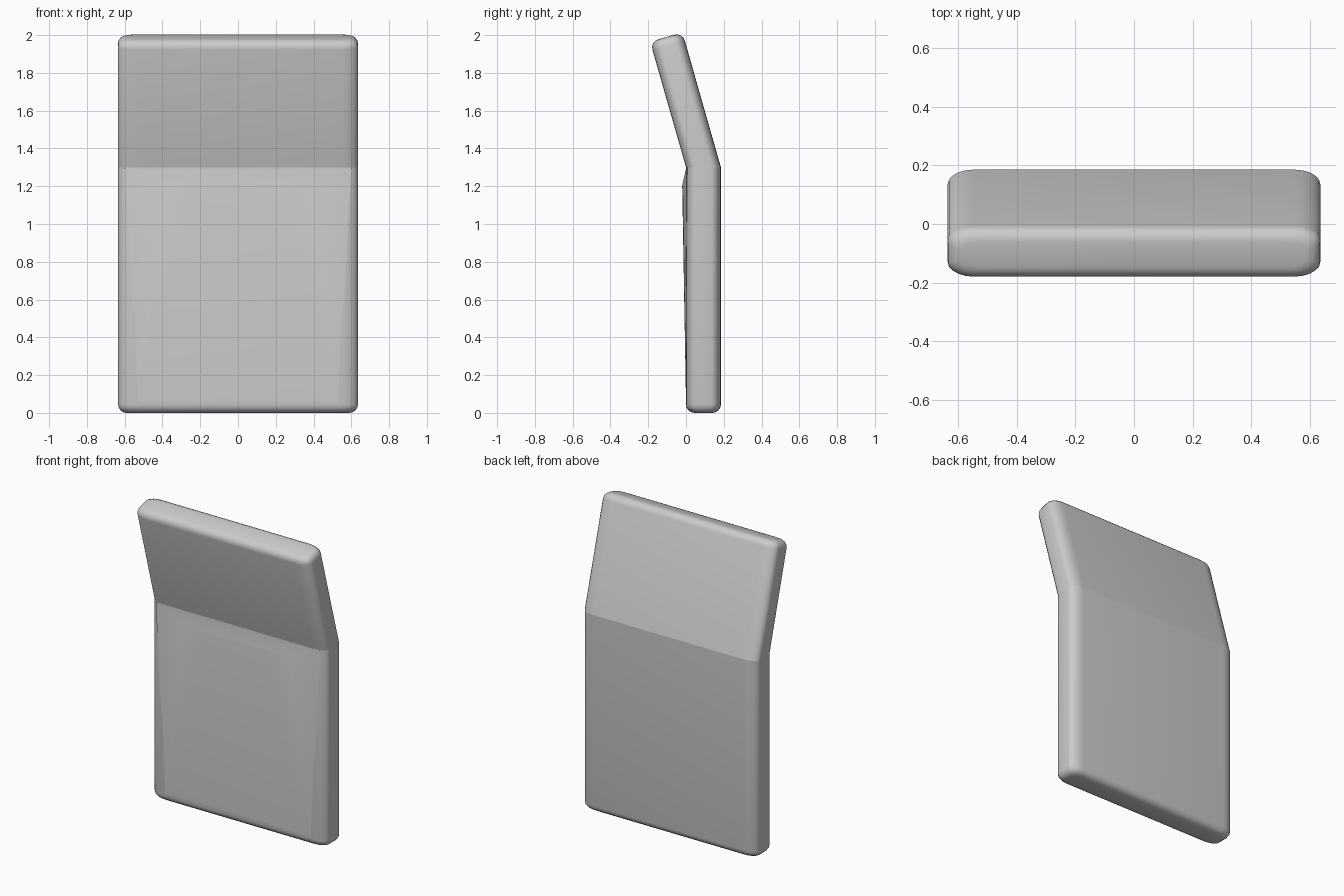
import bpy, bmesh
from math import sin, cos, pi
from mathutils import Vector

if "Cube" in bpy.data.objects:
    bpy.data.objects.remove(bpy.data.objects["Cube"])

HX, DEPTH, SEG = 0.635, 0.185, 5
RX, RY = 0.085, 0.05


def finish(name, bm, sharp_z=None):
    bmesh.ops.recalc_face_normals(bm, faces=bm.faces)
    me = bpy.data.meshes.new(name)
    bm.to_mesh(me)
    bm.free()
    ob = bpy.data.objects.new(name, me)
    bpy.context.collection.objects.link(ob)
    bpy.ops.object.select_all(action='DESELECT')
    ob.select_set(True)
    bpy.context.view_layer.objects.active = ob
    bpy.ops.object.shade_smooth_by_angle(angle=0.6)
    if sharp_z is not None:
        for e in me.edges:
            if all(abs(me.vertices[i].co.z - sharp_z) < 1e-4 for i in e.vertices):
                e.use_edge_sharp = True
    return ob


def ring(bm, front, back, inset):
    """Rounded rectangle spanning the front and back points of the profile."""
    front, back = Vector(front), Vector(back)
    d = (back - front).normalized()
    mid, hy = (front + back) / 2, (back - front).length / 2 - inset
    hx = HX - inset
    rx, ry = RX - inset * 0.4, RY - inset * 0.4
    verts = []
    for q, (sx, sy) in enumerate([(1, 1), (-1, 1), (-1, -1), (1, -1)]):
        for i in range(SEG + 1):
            a = (q + i / SEG) * pi / 2
            x = sx * (hx - rx) + rx * cos(a)
            p = mid + d * (sy * (hy - ry) + ry * sin(a))
            verts.append(bm.verts.new((x, p.x, p.y)))
    return verts


# Bent panel: rings lofted up the lower slab, through the bend, to the tilted top
R = 0.045
arc = [(R * (1 - cos(t * pi / 8)), R * (1 - sin(t * pi / 8))) for t in range(5)]
stations = [((0, z), (DEPTH, z), inset) for inset, z in reversed(arc)]
stations.append(((0, 1.3), (DEPTH, 1.3), 0))
up = Vector((-0.185, 0.66)).normalized()
across = Vector((up.y, -up.x))
thick = DEPTH * up.y
for inset, drop in arc:
    f = Vector((-0.19, 1.966)) - up * drop
    stations.append((f, f + across * thick, inset))

bm = bmesh.new()
rings = [ring(bm, *s) for s in stations]
n = len(rings[0])
for a, b in zip(rings, rings[1:]):
    for i in range(n):
        j = (i + 1) % n
        bm.faces.new((a[i], a[j], b[j], b[i]))
bm.faces.new(rings[0])
bm.faces.new(rings[-1])
finish("bent_panel", bm, sharp_z=1.3)

# Shallow swell on the lower front, ridged just below the bend
bm = bmesh.new()
for s in (-1, 1):
    for x, y, z in [(0.60, 0.002, 1.30), (0.53, 0.0, 0.06), (0.38, -0.018, 1.215),
                    (0.24, -0.02, 1.20), (0.36, -0.017, 1.18),
                    (0.55, 0.03, 1.29), (0.5, 0.03, 0.08)]:
        bm.verts.new((s * x, y, z))
bmesh.ops.convex_hull(bm, input=bm.verts)
finish("front_swell", bm)
